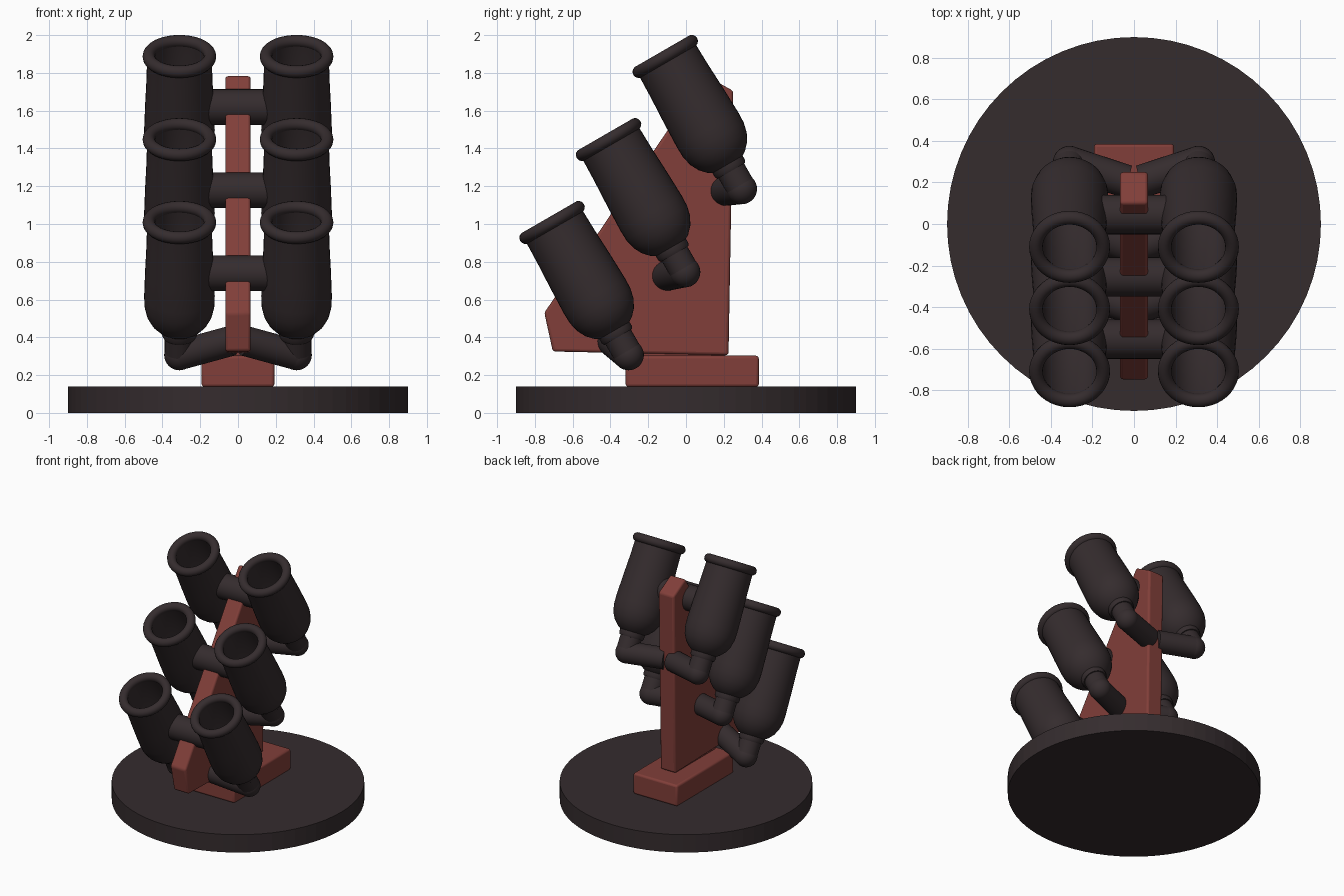
import bpy, bmesh, math
from mathutils import Vector, Matrix

if "Cube" in bpy.data.objects:
    bpy.data.objects.remove(bpy.data.objects["Cube"], do_unlink=True)


def material(name, colour):
    mat = bpy.data.materials.new(name)
    mat.use_nodes = True
    mat.diffuse_color = colour
    mat.node_tree.nodes["Principled BSDF"].inputs["Base Color"].default_value = colour
    return mat


iron = material("dark_iron", (0.035, 0.025, 0.027, 1))
red = material("brick_red", (0.22, 0.049, 0.041, 1))


def finish(name, bm, mat, smooth=True, bevel=0):
    bmesh.ops.recalc_face_normals(bm, faces=bm.faces)
    mesh = bpy.data.meshes.new(name)
    bm.to_mesh(mesh)
    bm.free()
    mesh.materials.append(mat)
    obj = bpy.data.objects.new(name, mesh)
    bpy.context.collection.objects.link(obj)
    if bevel:
        mod = obj.modifiers.new("soft_edges", 'BEVEL')
        mod.width, mod.segments = bevel, 3
    if smooth:
        bpy.ops.object.select_all(action='DESELECT')
        obj.select_set(True)
        bpy.context.view_layer.objects.active = obj
        bpy.ops.object.shade_smooth_by_angle(angle=math.radians(35))
    return obj


def lathe(bm, profile, matrix, steps=40, closed=False):
    """Turn (radius, height) points about the local z axis."""
    verts = [bm.verts.new((r, 0, z)) for r, z in profile]
    pairs = list(zip(verts, verts[1:]))
    if closed:
        pairs.append((verts[-1], verts[0]))
    edges = [bm.edges.new(p) for p in pairs]
    before = set(bm.verts) - set(verts)
    bmesh.ops.spin(bm, geom=verts + edges, cent=(0, 0, 0), axis=(0, 0, 1),
                   angle=math.tau, steps=steps, use_merge=True)
    new = [v for v in bm.verts if v not in before]
    bmesh.ops.remove_doubles(bm, verts=new, dist=1e-5)
    new = [v for v in bm.verts if v not in before]
    bmesh.ops.transform(bm, matrix=matrix, verts=new)


def rod(bm, a, b, radius):
    a, b = Vector(a), Vector(b)
    turn = (b - a).to_track_quat('Z', 'Y').to_matrix().to_4x4()
    bmesh.ops.create_cone(bm, cap_ends=True, segments=32, radius1=radius, radius2=radius,
                          depth=(b - a).length, matrix=Matrix.Translation((a + b) / 2) @ turn)


# Round base
bm = bmesh.new()
bmesh.ops.create_cone(bm, cap_ends=True, segments=64, radius1=0.9, radius2=0.9,
                      depth=0.14, matrix=Matrix.Translation((0, 0, 0.07)))
finish("round_base", bm, iron, smooth=False)

# Foot block
bm = bmesh.new()
bmesh.ops.create_cube(bm, size=1, matrix=Matrix.Translation((0, 0.033, 0.22))
                      @ Matrix.Diagonal((0.385, 0.705, 0.165, 1)))
finish("foot_block", bm, red, bevel=0.015)

# Upright plate, extruded from its side outline
bm = bmesh.new()
outline = [(-0.705, 0.325), (-0.75, 0.53), (0.10, 1.788), (0.25, 1.705), (0.225, 0.305)]
face = bm.faces.new([bm.verts.new((-0.067, y, z)) for y, z in outline])
side = bmesh.ops.extrude_face_region(bm, geom=[face])
bmesh.ops.translate(bm, vec=(0.134, 0, 0),
                    verts=[v for v in side["geom"] if isinstance(v, bmesh.types.BMVert)])
finish("upright_plate", bm, red, bevel=0.015)

# Foot of the plate, joining it to the block
bm = bmesh.new()
bmesh.ops.create_cube(bm, size=1, matrix=Matrix.Translation((0, -0.04, 0.31))
                      @ Matrix.Diagonal((0.11, 0.5, 0.06, 1)))
finish("plate_tenon", bm, red, smooth=False)

# Tilted barrels: outer wall, shoulder and collar, then the bore
barrel_profile = [(0, -0.70), (0.085, -0.70), (0.092, -0.685), (0.092, -0.66), (0.115, -0.645),
                  (0.148, -0.61), (0.172, -0.565), (0.185, -0.51), (0.187, -0.45),
                  (0.182, -0.3), (0.175, -0.15), (0.171, 0), (0.135, 0),
                  (0.135, -0.45), (0.10, -0.53), (0, -0.55)]
rim_profile = [(0.162 + 0.033 * math.cos(a), 0.033 * math.sin(a))
               for a in (math.tau * i / 14 for i in range(14))]
tilt = Matrix.Rotation(math.radians(30), 4, 'X')
levels = [("lower", -0.709, 1.008, (-0.09, 0.075)),
          ("middle", -0.41, 1.447, (-0.10, -0.02)),
          ("upper", -0.11, 1.887, (-0.09, -0.01))]

for side_name, s in (("left", 1), ("right", -1)):
    for level, y, z, (dy, dz) in levels:
        tag = f"{level}_{side_name}"
        place = Matrix.Translation((s * 0.31, y, z)) @ tilt

        bm = bmesh.new()
        lathe(bm, barrel_profile, place)
        finish("barrel_" + tag, bm, iron)

        bm = bmesh.new()
        lathe(bm, rim_profile, place, closed=True)
        finish("barrel_rim_" + tag, bm, iron)

        # Peg holding the barrel to the plate
        peg = place @ Vector((0, 0, -0.31))
        bm = bmesh.new()
        rod(bm, (0, peg.y, peg.z), (s * 0.17, peg.y, peg.z), 0.095)
        finish("mounting_peg_" + tag, bm, iron)

        # Elbow pipe from the barrel's neck back to the plate
        neck = place @ Vector((0, 0, -0.66))
        bend = place @ Vector((0, 0, -0.81))
        bm = bmesh.new()
        rod(bm, neck, bend, 0.078)
        bmesh.ops.create_uvsphere(bm, u_segments=32, v_segments=16, radius=0.081,
                                  matrix=Matrix.Translation(bend))
        rod(bm, bend, (s * 0.035, bend.y + dy, bend.z + dz), 0.08)
        finish("elbow_pipe_" + tag, bm, iron)
